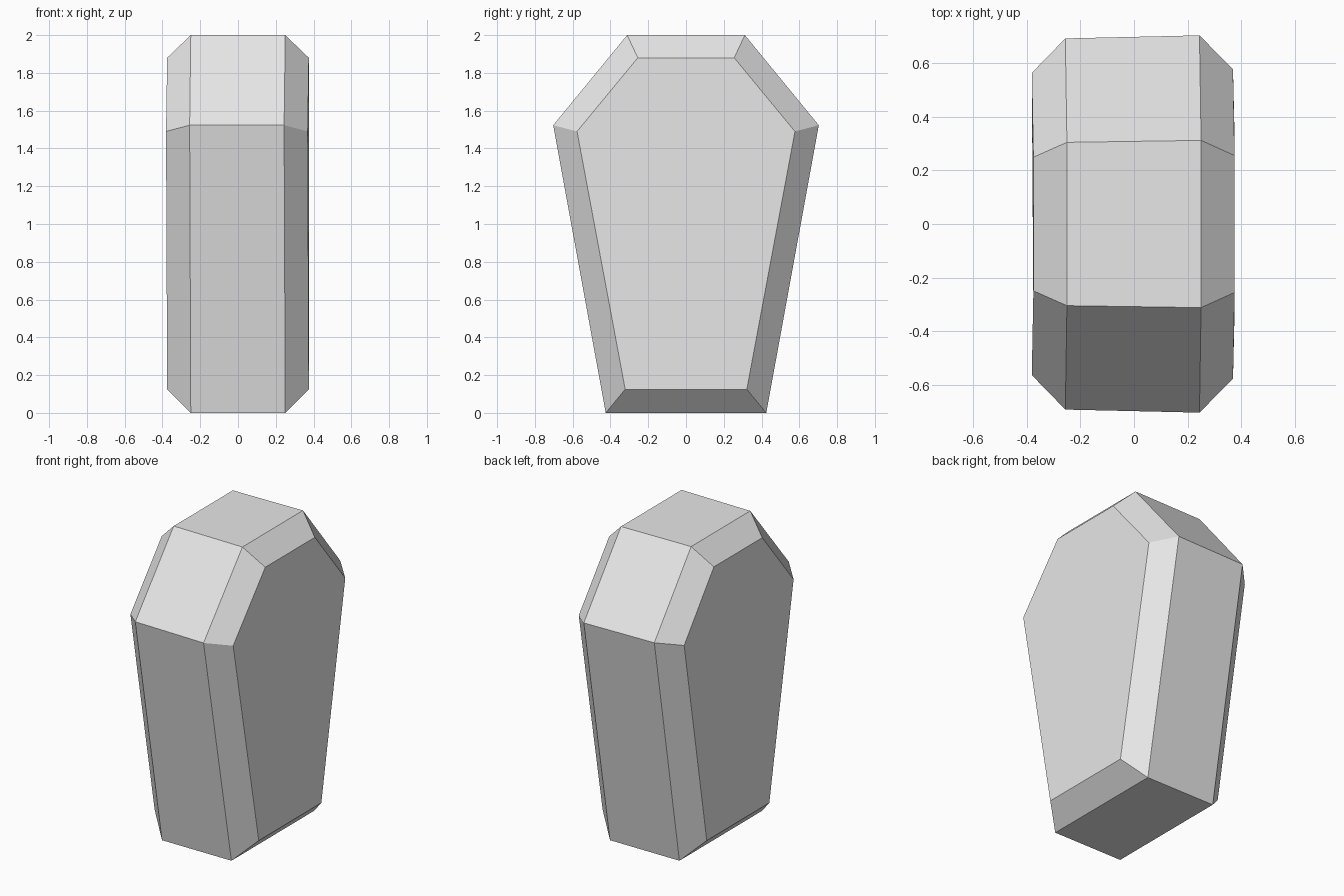
import bpy
import bmesh

cube = bpy.data.objects.get("Cube")
if cube:
    bpy.data.objects.remove(cube, do_unlink=True)

# One plain grey for the whole casket
grey = bpy.data.materials.new("plain_grey")
grey.use_nodes = True
colour = (0.8, 0.8, 0.8, 1)
grey.diffuse_color = colour
grey.node_tree.nodes["Principled BSDF"].inputs["Base Color"].default_value = colour

# Half profiles as (half depth, height): foot, shoulder, head
rim = [(0.425, 0), (0.70, 1.523), (0.308, 2)]
panel = [(0.322, 0.125), (0.57, 1.49), (0.252, 1.88)]


def add_ring(bm, profile, x):
    """Closed hexagon at x, with the shoulders slightly skewed."""
    spread = 1.012 if x > 0 else 0.988
    outline = [(y, z, 1) for y, z in profile] + [(y, z, -1) for y, z in reversed(profile)]
    ring = []
    for y, z, side in outline:
        shoulder = z in (profile[1][1],)
        scale = spread if z > 1 else 1
        shift = -0.006 if shoulder else 0
        ring.append(bm.verts.new((x + shift, min(y * scale, 0.703) * side, z)))
    return ring


# Hexagonal body with chamfered rims on both broad sides
bm = bmesh.new()
rings = [add_ring(bm, panel, -0.375), add_ring(bm, rim, -0.25),
         add_ring(bm, rim, 0.25), add_ring(bm, panel, 0.375)]
for a, b in zip(rings, rings[1:]):
    for i in range(len(a)):
        j = (i + 1) % len(a)
        bm.faces.new((a[i], a[j], b[j], b[i]))
bm.faces.new(rings[0])
bm.faces.new(rings[-1])
bmesh.ops.recalc_face_normals(bm, faces=bm.faces)

mesh = bpy.data.meshes.new("casket_body")
bm.to_mesh(mesh)
bm.free()
mesh.materials.append(grey)
body = bpy.data.objects.new("casket_body", mesh)
bpy.context.collection.objects.link(body)
